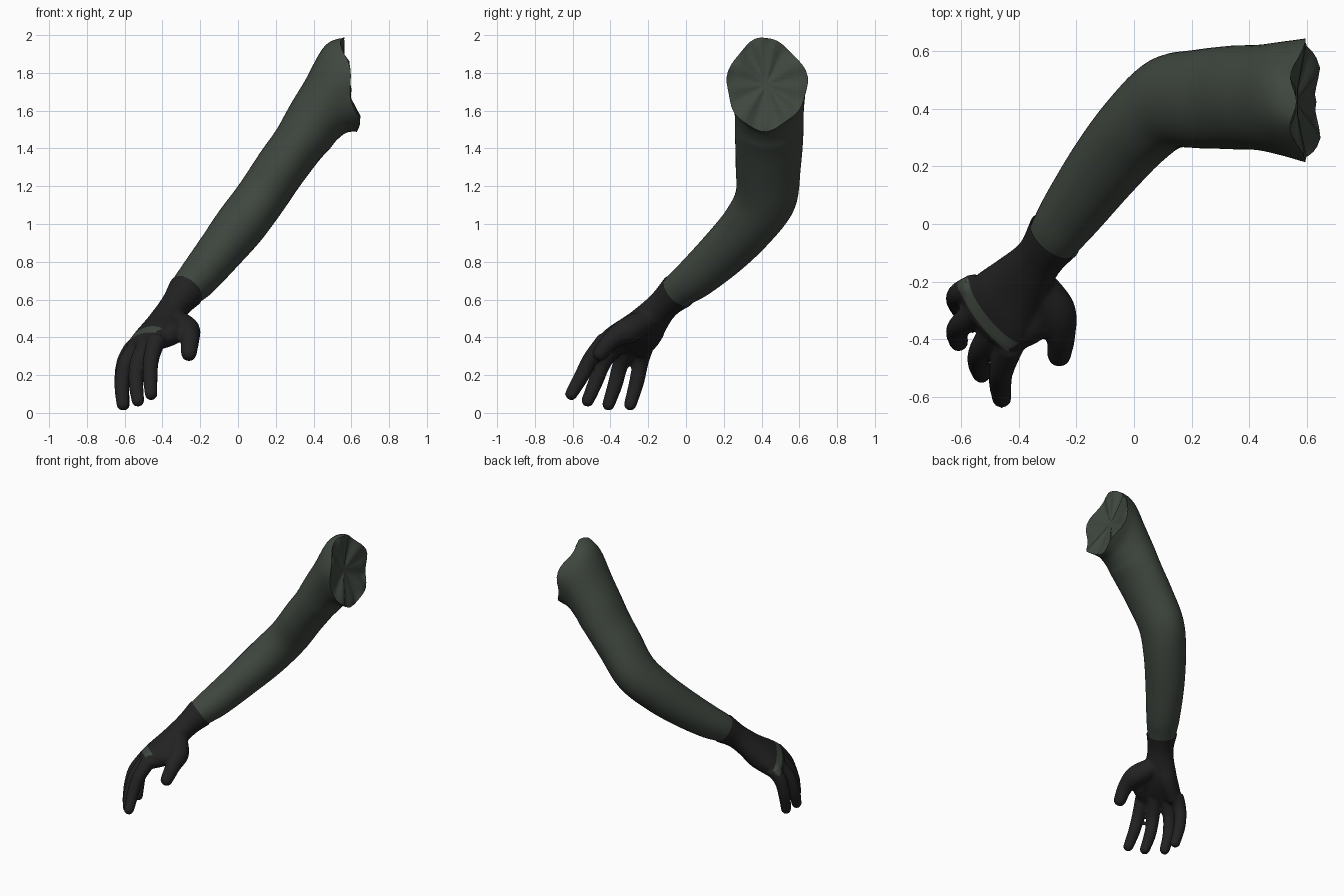
import bpy, bmesh, math
from mathutils import Vector

cube = bpy.data.objects.get("Cube")
if cube:
    bpy.data.objects.remove(cube, do_unlink=True)


def material(name, color):
    m = bpy.data.materials.new(name)
    m.use_nodes = True
    m.diffuse_color = (*color, 1)
    m.node_tree.nodes["Principled BSDF"].inputs["Base Color"].default_value = (*color, 1)
    return m


green = material("dark green cloth", (0.05, 0.062, 0.05))
black = material("black glove", (0.016, 0.016, 0.016))


def blend(p0, p1, p2, p3, t):
    """Smooth curve through p1 and p2."""
    return [0.5 * (2 * b + (c - a) * t + (2 * a - 5 * b + 4 * c - d) * t * t
                   + (3 * b - a - 3 * c + d) * t ** 3)
            for a, b, c, d in zip(p0, p1, p2, p3)]


def tube(sections, ref, dirs={}, steps=5, sides=24, round_end=False):
    """Rings along sections of (x, y, z, side radius, other radius)."""
    pts = [Vector(s[:3]) for s in sections]
    last = len(pts) - 1
    keys = []
    for i, s in enumerate(sections):
        t = (pts[min(i + 1, last)] - pts[max(i - 1, 0)]).normalized()
        keys.append(list(s) + list(Vector(dirs.get(i, t)).normalized()))
    path = []
    for i in range(last):
        near = [keys[max(i - 1, 0)], keys[i], keys[i + 1], keys[min(i + 2, last)]]
        path += [blend(*near, k / steps) for k in range(steps)]
    path.append(keys[-1])
    if round_end:
        end = keys[-1]
        for k in range(1, 5):
            a = k * math.pi / 10
            c = Vector(end[:3]) + Vector(end[5:]) * end[4] * math.sin(a)
            path.append([*c, end[3] * math.cos(a), end[4] * math.cos(a), *end[5:]])
    rings = []
    for k in path:
        c, t = Vector(k[:3]), Vector(k[5:]).normalized()
        u = (Vector(ref) - t * t.dot(Vector(ref))).normalized()
        v = t.cross(u)
        angles = [2 * math.pi * j / sides for j in range(sides)]
        rings.append([c + u * k[3] * math.cos(a) + v * k[4] * math.sin(a) for a in angles])
    return rings


def loft(bm, rings):
    """Skin the rings and close both ends with fans."""
    loops = [[bm.verts.new(p) for p in r] for r in rings]
    n = len(loops[0])
    for a, b in zip(loops, loops[1:]):
        for j in range(n):
            bm.faces.new((a[j], a[(j + 1) % n], b[(j + 1) % n], b[j]))
    for loop in (loops[0], loops[-1]):
        mid = bm.verts.new(sum((v.co for v in loop), Vector()) / n)
        for j in range(n):
            bm.faces.new((loop[j], loop[(j + 1) % n], mid))


def finish(bm, name, mats):
    bmesh.ops.recalc_face_normals(bm, faces=bm.faces)
    me = bpy.data.meshes.new(name)
    bm.to_mesh(me)
    bm.free()
    for m in mats:
        me.materials.append(m)
    ob = bpy.data.objects.new(name, me)
    bpy.context.collection.objects.link(ob)
    return ob


def smooth(ob, degrees):
    bpy.ops.object.select_all(action="DESELECT")
    ob.select_set(True)
    bpy.context.view_layer.objects.active = ob
    bpy.ops.object.shade_smooth_by_angle(angle=math.radians(degrees))


# Sleeve, from wrist to shoulder
SIDES = 48
arm = [(-.33, -.12, .57, .075, .07), (-.27, -.035, .65, .097, .093),
       (-.21, .05, .715, .113, .108), (-.10, .2, .85, .133, .122),
       (.01, .33, .99, .145, .135), (.115, .42, 1.13, .163, .135),
       (.23, .435, 1.3, .172, .137), (.34, .44, 1.45, .18, .143),
       (.43, .44, 1.59, .183, .178), (.515, .435, 1.715, .198, .238),
       (.595, .425, 1.745, .215, .25)]
shoulder_dir = Vector((.98, 0, .18)).normalized()
rings = tube(arm, (0, 1, 0), {8: (.89, 0, .46), 9: (.97, 0, .23), 10: shoulder_dir},
             steps=6, sides=SIDES)

# Narrow the top of the shoulder and ruffle the torn hem
for i in range(12):
    e = (i + 1) / 12
    ring = rings[i - 12]
    c = sum(ring, Vector()) / SIDES
    for j, p in enumerate(ring):
        a = 2 * math.pi * j / SIDES
        p.y = c.y + (p.y - c.y) * (1 - .3 * e * max(0, math.sin(a)) ** 1.5)
        p += (p - c) * e * e * (.03 * math.sin(3 * a + 1) + .02 * math.sin(7 * a))
        p += shoulder_dir * e ** 4 * .014 * math.sin(5 * a)

# Gathered cloth closing the shoulder
hem = [p.copy() for p in rings[-1]]
c = sum(hem, Vector()) / SIDES
for f in (.93, .75, .5, .25):
    rings.append([c + (p - c) * f - shoulder_dir * (
        .035 * (1 - f) + .012 * f * math.sin(9 * 2 * math.pi * j / SIDES))
        for j, p in enumerate(hem)])
bm = bmesh.new()
loft(bm, rings)
smooth(finish(bm, "sleeve", [green]), 50)

# Glove: palm, heel of the hand, thumb and four fingers
along = Vector((-.52, -.63, -.57)).normalized()
across = Vector((.46, -.86, .21)).normalized()
back = along.cross(across).normalized()
bm = bmesh.new()
palm = [(-.21, .05, .715, .12, .115), (-.27, -.035, .65, .104, .1),
        (-.33, -.12, .57, .087, .08), (-.4, -.21, .47, .116, .08),
        (-.46, -.28, .41, .142, .07), (-.5, -.33, .375, .15, .055)]
loft(bm, tube(palm, across, round_end=True))


def digit(points, radii):
    secs = [(*p, r, r) for p, r in zip(points, radii)]
    loft(bm, tube(secs, across, sides=16, round_end=True))


digit([(-.34, -.13, .55), (-.43, -.18, .43), (-.53, -.23, .34)], (.05, .065, .05))
digit([(-.35, -.19, .5), (-.275, -.3, .44), (-.255, -.39, .39), (-.26, -.455, .315)],
      (.06, .072, .052, .042))
digit([(-.34, -.26, .47), (-.35, -.35, .42), (-.43, -.4, .38)], (.05, .06, .05))
fingers = [
    [(-.43, -.42, .39), (-.46, -.505, .285), (-.465, -.555, .19), (-.46, -.607, .1)],
    [(-.48, -.36, .37), (-.53, -.435, .27), (-.54, -.48, .16), (-.53, -.52, .065)],
    [(-.53, -.29, .36), (-.595, -.345, .26), (-.615, -.375, .15), (-.61, -.41, .045)],
    [(-.55, -.22, .35), (-.6, -.24, .27), (-.615, -.262, .16), (-.605, -.295, .045)]]
for f in fingers:
    digit(f, (.05, .043, .04, .034))
glove = finish(bm, "glove", [black, green])

# Fuse the parts into one surface
fuse = glove.modifiers.new("fuse", "REMESH")
fuse.mode = "VOXEL"
fuse.voxel_size = .01
relax = glove.modifiers.new("relax", "SMOOTH")
relax.factor, relax.iterations = .5, 5
bpy.context.view_layer.update()
deps = bpy.context.evaluated_depsgraph_get()
fused = bpy.data.meshes.new_from_object(glove.evaluated_get(deps))
glove.modifiers.clear()
glove.data = fused
fused.materials.clear()
for m in (black, green):
    fused.materials.append(m)

# Trim the cuff and cut the green knuckle band
bm = bmesh.new()
bm.from_mesh(fused)


def cut(point, normal, trim=False):
    bmesh.ops.bisect_plane(bm, geom=bm.verts[:] + bm.edges[:] + bm.faces[:], dist=1e-5,
                           plane_co=point, plane_no=normal, clear_inner=trim)


knuckles = Vector((-.5, -.33, .37))
cut(Vector((-.275, -.045, .645)), along, True)
start, stop = -.043, .008
cut(knuckles + along * start, along)
cut(knuckles + along * stop, along)
bm.normal_update()
for f in bm.faces:
    rel = f.calc_center_median() - knuckles
    band = start < rel.dot(along) < stop and f.normal.dot(back) > .45
    f.material_index = int(band and -.17 < rel.dot(across) < .135)
bm.to_mesh(fused)
bm.free()
smooth(glove, 60)
